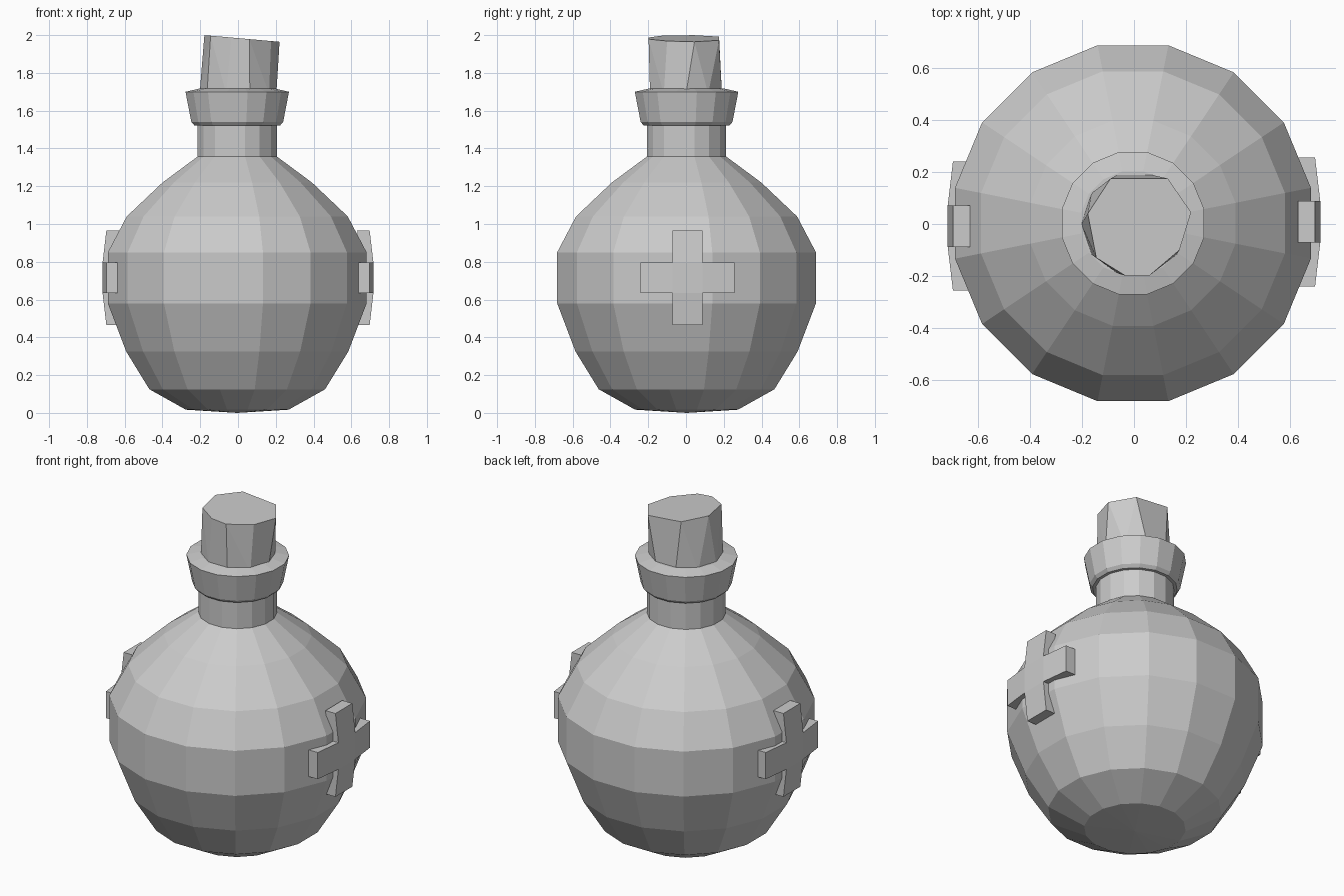
import bpy, bmesh
from math import cos, sin, pi, radians

if "Cube" in bpy.data.objects:
    bpy.data.objects.remove(bpy.data.objects["Cube"])

SIDES = 16
CX, CY = -0.004, 0.003


def finish(bm, name):
    bmesh.ops.recalc_face_normals(bm, faces=bm.faces[:])
    mesh = bpy.data.meshes.new(name)
    bm.to_mesh(mesh)
    bm.free()
    obj = bpy.data.objects.new(name, mesh)
    bpy.context.collection.objects.link(obj)
    return obj


def lathe(name, profile):
    """Flat-faced turned part; profile holds (half width across flats, z)."""
    bm = bmesh.new()
    rings = []
    for w, z in profile:
        if w == 0:
            rings.append([bm.verts.new((CX, CY, z))] * SIDES)
            continue
        r = w / cos(pi / SIDES)
        rings.append([bm.verts.new((CX + r * cos((i + .5) * 2 * pi / SIDES),
                                    CY + r * sin((i + .5) * 2 * pi / SIDES), z))
                      for i in range(SIDES)])
    for a, b in zip(rings, rings[1:]):
        for i in range(SIDES):
            j = (i + 1) % SIDES
            bm.faces.new(dict.fromkeys((a[i], a[j], b[j], b[i])))
    return finish(bm, name)


# Round flask body
lathe("flask_body", [(0, 0), (0.272, 0.017), (0.465, 0.125), (0.588, 0.325),
                     (0.685, 0.58), (0.685, 0.85), (0.585, 1.04),
                     (0.395, 1.22), (0.21, 1.357), (0, 1.357)])

# Straight neck
lathe("neck", [(0, 1.352), (0.21, 1.352), (0.21, 1.53), (0, 1.53)])

# Flared lip
lathe("lip", [(0, 1.522), (0.227, 1.522), (0.243, 1.54), (0.274, 1.70),
              (0.2, 1.717), (0, 1.717)])

# Rough-cut tilted cork: hull between a round base and an uneven top
cork_top = [(-.09, .175), (.13, .175), (.22, .045), (.175, -.10),
            (.06, -.198), (-.035, -.198), (-.145, -.13), (-.178, .04)]
bm = bmesh.new()
for x, y in cork_top:
    bm.verts.new((x, y, 1.984 - 0.088 * x))
for i in range(10):
    a = radians(36 * i)
    bm.verts.new((.203 * cos(a), .2 * sin(a), 1.69))
bmesh.ops.convex_hull(bm, input=bm.verts[:])
bmesh.ops.dissolve_limit(bm, angle_limit=radians(1), verts=bm.verts[:], edges=bm.edges[:])
finish(bm, "cork")


# Cross badges, bent to follow the flask
def cross(name, side):
    bm = bmesh.new()
    ys, zs = [-.24, -.072, .088, .256], [.465, .635, .795, .965]
    grid = {}

    def vert(i, k):
        if (i, k) not in grid:
            x = .717 if i in (1, 2) and k in (1, 2) else .697
            grid[i, k] = bm.verts.new((side * x, side * ys[i], zs[k]))
        return grid[i, k]

    for i, k in [(1, 1), (0, 1), (2, 1), (1, 0), (1, 2)]:
        bm.faces.new([vert(i, k), vert(i + 1, k), vert(i + 1, k + 1), vert(i, k + 1)])
    outer = bm.faces[:]
    ext = bmesh.ops.extrude_face_region(bm, geom=outer, use_keep_orig=True)
    moved = [g for g in ext["geom"] if isinstance(g, bmesh.types.BMVert)]
    bmesh.ops.translate(bm, verts=moved, vec=(-side * .066, 0, 0))
    return finish(bm, name)


cross("right_cross", 1)
cross("left_cross", -1)
